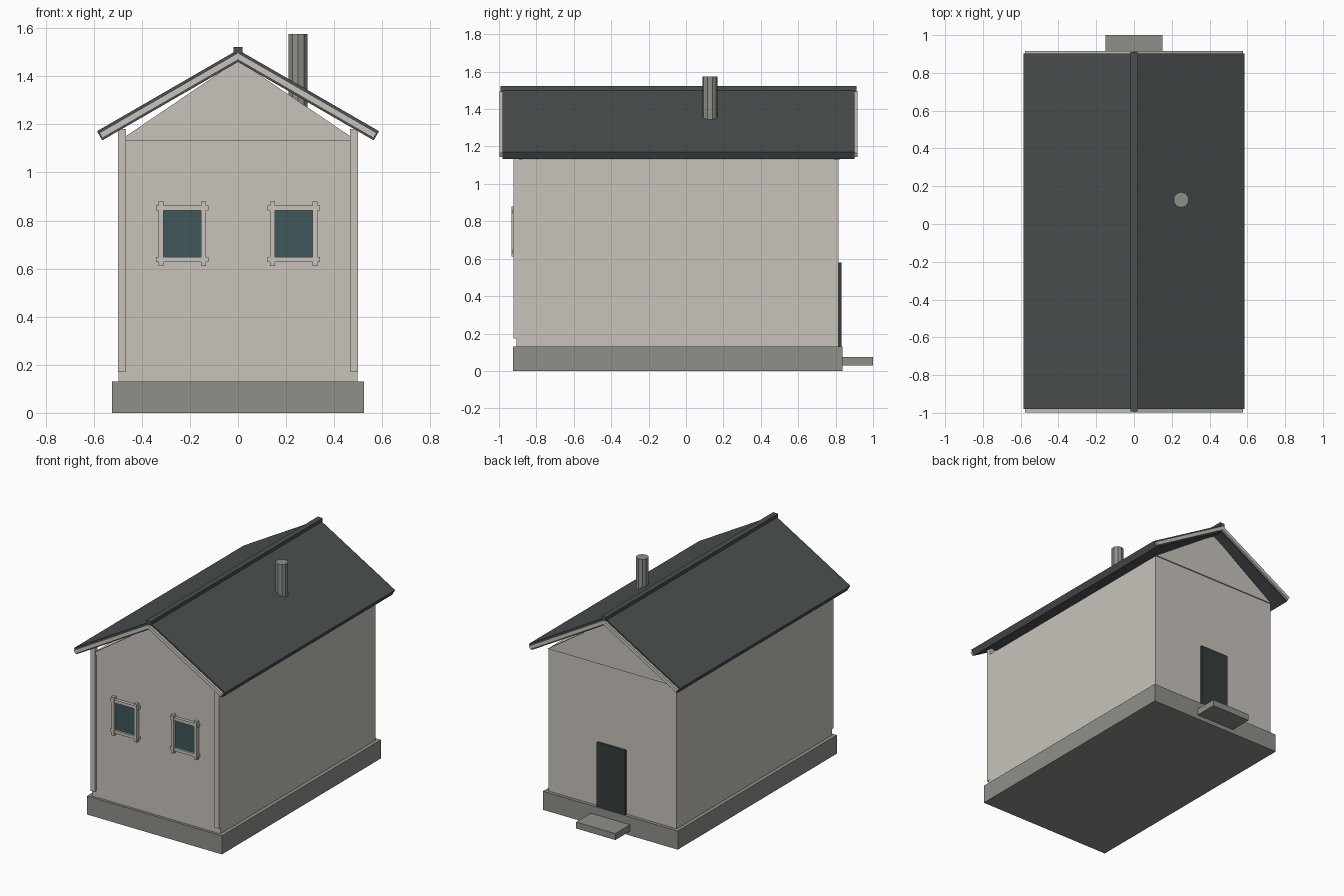
import bpy, math

if "Cube" in bpy.data.objects:
    bpy.data.objects.remove(bpy.data.objects["Cube"])


def material(name, rgb):
    m = bpy.data.materials.new(name)
    m.diffuse_color = (*rgb, 1)
    m.use_nodes = True
    m.node_tree.nodes["Principled BSDF"].inputs["Base Color"].default_value = m.diffuse_color
    return m


PLASTER = material("plaster", (0.58, 0.55, 0.50))
STONE = material("stone", (0.27, 0.28, 0.25))
SLATE = material("slate", (0.07, 0.08, 0.082))
DOOR = material("dark_door", (0.04, 0.046, 0.046))
GLASS = material("glass", (0.05, 0.095, 0.105))


def extrude(name, profile, y0, y1, mat):
    """Extrude an (x, z) profile from y0 to y1."""
    n = len(profile)
    area = sum(profile[i][0] * profile[(i + 1) % n][1] - profile[(i + 1) % n][0] * profile[i][1]
               for i in range(n))
    if area < 0:
        profile = profile[::-1]
    verts = [(x, y, z) for y in (y0, y1) for x, z in profile]
    faces = [tuple(range(n)), tuple(range(2 * n - 1, n - 1, -1))]
    faces += [(i, i + n, (i + 1) % n + n, (i + 1) % n) for i in range(n)]
    me = bpy.data.meshes.new(name)
    me.from_pydata(verts, [], faces)
    me.materials.append(mat)
    ob = bpy.data.objects.new(name, me)
    bpy.context.collection.objects.link(ob)
    return ob


def box(name, x0, x1, y0, y1, z0, z1, mat):
    return extrude(name, [(x0, z0), (x1, z0), (x1, z1), (x0, z1)], y0, y1, mat)


def roof_strip(side, d0, d1, length):
    """Sloped strip profile between depths d0 and d1 below the roof surface."""
    c, s = math.cos(math.radians(30)), math.sin(math.radians(30))
    top = 1.51

    def end(d):
        return (side * (length * c - d * s), top - length * s - d * c)
    return [(0, top - d0 / c), end(d0), end(d1), (0, top - d1 / c)]


# Base, walls and back entrance
box("foundation", -0.523, 0.523, -0.925, 0.838, 0, 0.13, STONE)
box("walls", -0.497, 0.497, -0.906, 0.815, 0.13, 1.13, PLASTER)
box("door", -0.11, 0.11, 0.81, 0.832, 0.13, 0.58, DOOR)
box("door_step", -0.152, 0.152, 0.838, 1.0, 0.03, 0.075, STONE)

# Gables, slightly proud of the walls
gable = [(-0.497, 1.13), (0.497, 1.13), (0, 1.466)]
extrude("front_gable", gable, -0.913, -0.88, PLASTER)
extrude("back_gable", gable, 0.79, 0.823, PLASTER)

# Mirrored parts: corner boards, roof slopes, barge boards, windows
for side, label in ((-1, "left"), (1, "right")):
    box(f"corner_board_{label}", *sorted((side * 0.465, side * 0.498)),
        -0.922, -0.89, 0.172, 1.18, PLASTER)
    extrude(f"roof_{label}", roof_strip(side, 0, 0.044, 0.677), -0.98, 0.902, SLATE)
    barge = roof_strip(side, 0.011, 0.036, 0.672)
    extrude(f"front_barge_board_{label}", barge, -0.997, -0.98, PLASTER)
    extrude(f"back_barge_board_{label}", barge, 0.902, 0.917, PLASTER)

    cx, cz = side * 0.232, 0.745
    box(f"window_glass_{label}", cx - 0.08, cx + 0.08, -0.914, -0.90,
        cz - 0.097, cz + 0.097, GLASS)
    for k, pos in ((-1, "low"), (1, "high")):
        fx, fz = cx + k * 0.0885, cz + k * 0.1065
        box(f"window_upright_{pos}_{label}", fx - 0.0105, fx + 0.0105, -0.932, -0.90,
            cz - 0.134, cz + 0.134, PLASTER)
        box(f"window_rail_{pos}_{label}", cx - 0.109, cx + 0.109, -0.928, -0.90,
            fz - 0.0105, fz + 0.0105, PLASTER)

# Ridge cap
box("ridge_cap", -0.019, 0.019, -0.992, 0.911, 1.495, 1.522, SLATE)

# Chimney pipe
bpy.ops.mesh.primitive_cylinder_add(vertices=10, radius=0.041, depth=0.315,
                                    location=(0.25, 0.128, 1.4175))
bpy.context.object.name = "chimney"
bpy.context.object.data.materials.append(STONE)
